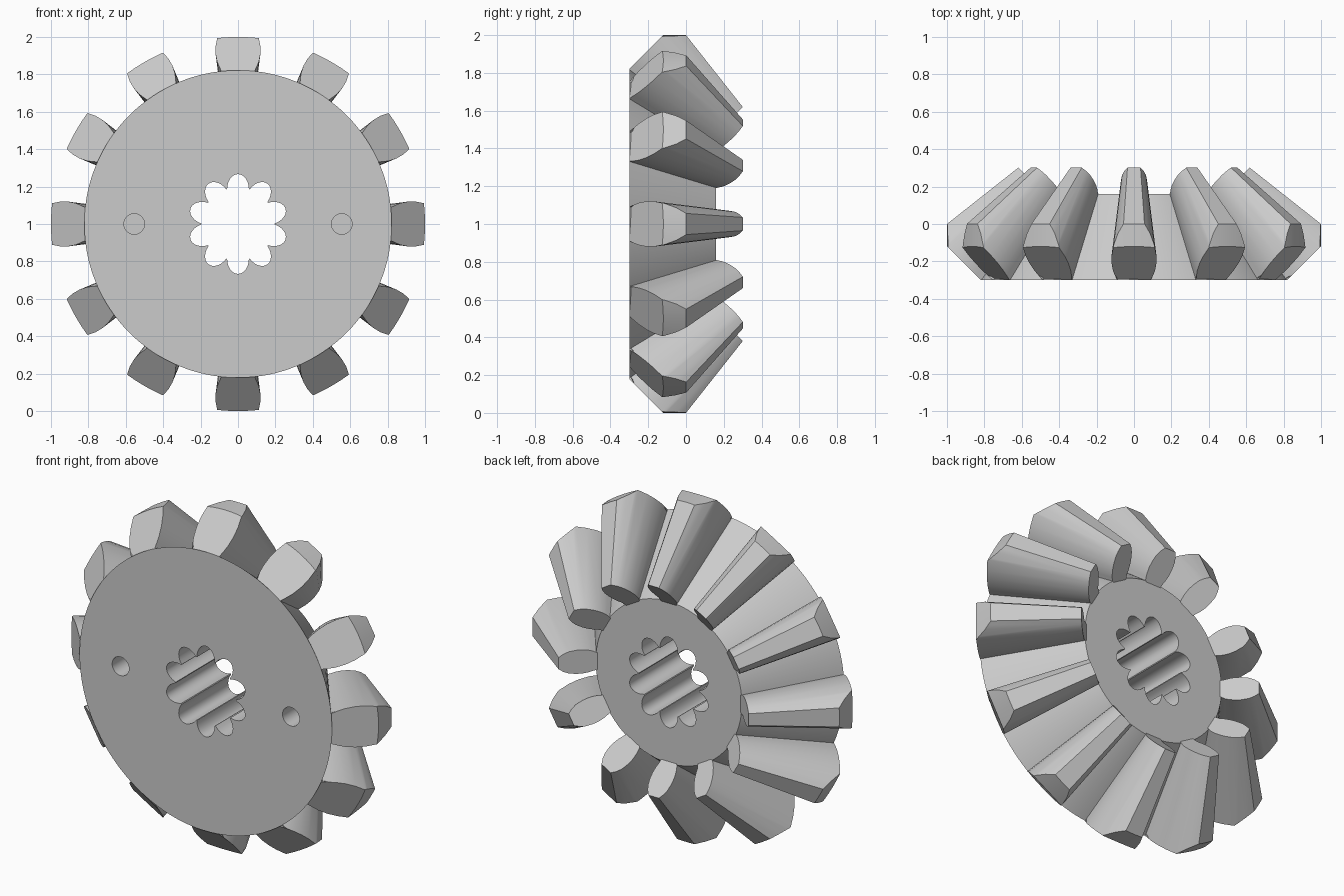
import bpy, bmesh
from math import sin, cos, pi, radians
from mathutils import Matrix, Vector

cube = bpy.data.objects.get("Cube")
if cube:
    bpy.data.objects.remove(cube, do_unlink=True)

steel = bpy.data.materials.new("grey_steel")
steel.use_nodes = True
GREY = (0.6, 0.6, 0.6, 1)
steel.diffuse_color = GREY
steel.node_tree.nodes["Principled BSDF"].inputs["Base Color"].default_value = GREY

CENTRE = Vector((0, 0, 1))
APEX_Y = 0.79      # common apex of the tooth cones
INNER = 0.58       # scale of the small end of the teeth
FRONT, BACK = -0.30, 0.16


def finish(name, bm):
    bmesh.ops.recalc_face_normals(bm, faces=bm.faces)
    mesh = bpy.data.meshes.new(name)
    bm.to_mesh(mesh)
    bm.free()
    mesh.materials.append(steel)
    obj = bpy.data.objects.new(name, mesh)
    bpy.context.collection.objects.link(obj)
    return obj


def loft(bm, rings):
    """Skin closed rings of points and cap both ends."""
    loops = [[bm.verts.new(p) for p in ring] for ring in rings]
    for a, b in zip(loops, loops[1:]):
        n = len(a)
        for i in range(n):
            j = (i + 1) % n
            bm.faces.new((a[i], a[j], b[j], b[i]))
    bm.faces.new(loops[0])
    bm.faces.new(loops[-1])


def circle(r, y, x=0, n=128):
    return [CENTRE + Vector((x + r * sin(2 * pi * i / n), y, r * cos(2 * pi * i / n)))
            for i in range(n)]


def boolean(obj, cutter, operation):
    cutter.hide_render = True
    mod = obj.modifiers.new("cut", "BOOLEAN")
    mod.operation = operation
    mod.solver = "EXACT"
    mod.object = cutter
    bpy.context.view_layer.objects.active = obj
    bpy.ops.object.modifier_apply(modifier=mod.name)
    bpy.data.objects.remove(cutter, do_unlink=True)


def smooth(obj):
    bpy.ops.object.select_all(action="DESELECT")
    obj.select_set(True)
    bpy.context.view_layer.objects.active = obj
    bpy.ops.object.shade_smooth_by_angle(angle=radians(25))


# Conical gear body
bm = bmesh.new()
loft(bm, [circle(0.822, FRONT), circle(0.476, BACK)])
body = finish("gear_body", bm)

# Splined bore with ten rounded lobes
bore = []
for k in range(10):
    for i in range(13):
        t = pi * i / 12
        across, out = -0.058 * cos(t), 0.187 + 0.08 * sin(t)
        a = 2 * pi * k / 10
        bore.append((across * cos(a) + out * sin(a), out * cos(a) - across * sin(a)))
bm = bmesh.new()
loft(bm, [[CENTRE + Vector((x, y, z)) for x, z in bore] for y in (-0.5, 0.5)])
boolean(body, finish("bore_cutter", bm), "DIFFERENCE")

# Two blind pin holes in the front face
for side in (-1, 1):
    bm = bmesh.new()
    loft(bm, [circle(0.055, y, side * 0.555, 32) for y in (-0.5, -0.1)])
    boolean(body, finish("pin_hole_cutter", bm), "DIFFERENCE")
smooth(body)

# Tooth outline on the large end: (radius, half width)
outline = [(0.82, 0.09), (0.845, 0.102), (0.87, 0.112), (0.91, 0.12),
           (0.95, 0.12), (1.0, 0.11), (1.035, 0.09), (1.067, 0.06)]
half = [(w, FRONT + r - 0.82, r) for r, w in outline]
half.insert(0, (0.085, FRONT + 0.002, 0.80))
section = half + [(-x, y, z) for x, y, z in reversed(half)]


def scaled(s):
    return [CENTRE + Vector((x * s, APEX_Y + (y - APEX_Y) * s, z * s))
            for x, y, z in section]


# Twelve tapering teeth, trimmed by the outer cylinder
for k in range(12):
    bm = bmesh.new()
    loft(bm, [scaled(1), scaled(INNER)])
    tooth = finish("tooth_%02d" % (k + 1), bm)
    bm = bmesh.new()
    loft(bm, [circle(1.0, y, n=180) for y in (-0.6, 0.6)])
    boolean(tooth, finish("rim_cutter", bm), "INTERSECT")
    turn = Matrix.Translation(CENTRE) @ Matrix.Rotation(2 * pi * k / 12, 4, "Y")
    tooth.data.transform(turn @ Matrix.Translation(-CENTRE))
    smooth(tooth)
